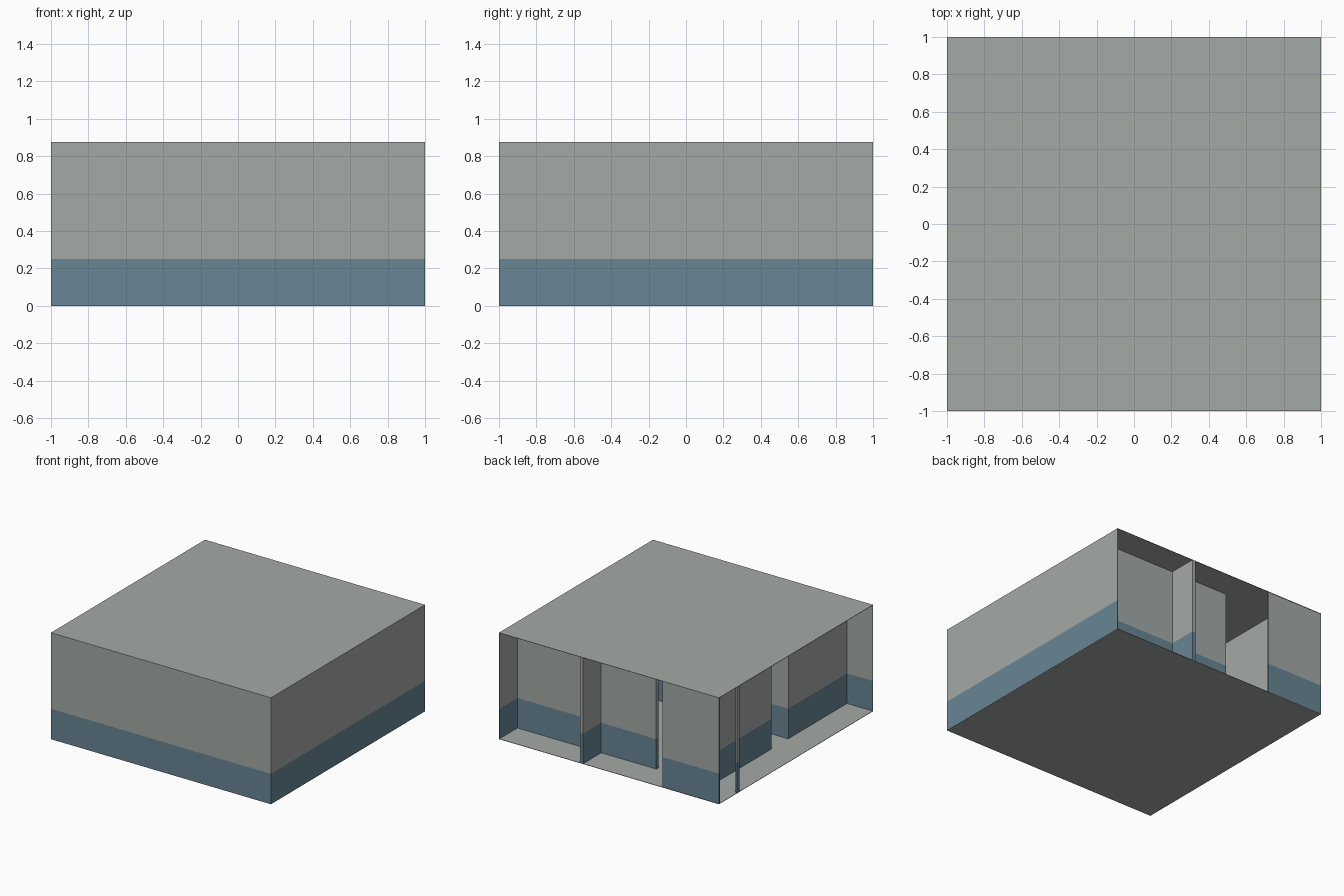
import bpy
import bmesh
from mathutils import Matrix, Vector

if "Cube" in bpy.data.objects:
    bpy.data.objects.remove(bpy.data.objects["Cube"], do_unlink=True)

HEIGHT = 0.875   # overall height
BAND = 0.25      # top of the blue band
SKIN = 0.003     # slab and outer panel thickness
HALF = 0.015     # half an inner wall thickness


def make_material(name, colour):
    mat = bpy.data.materials.new(name)
    mat.use_nodes = True
    mat.diffuse_color = colour
    bsdf = mat.node_tree.nodes["Principled BSDF"]
    bsdf.inputs["Base Color"].default_value = colour
    bsdf.inputs["Roughness"].default_value = 0.9
    return mat


grey = make_material("plaster_grey", (0.37, 0.40, 0.38, 1))
blue = make_material("wainscot_blue", (0.138, 0.238, 0.295, 1))


def box(name, x, y, z, banded=True):
    """Box from three (low, high) spans; walls get a blue lower band."""
    low, high = (Vector(c) for c in zip(x, y, z))
    bm = bmesh.new()
    bmesh.ops.create_cube(bm, size=1)
    size = Matrix.Diagonal(high - low).to_4x4()
    bm.transform(Matrix.Translation((low + high) / 2) @ size)
    if banded:
        bmesh.ops.bisect_plane(bm, geom=bm.verts[:] + bm.edges[:] + bm.faces[:],
                               plane_co=(0, 0, BAND), plane_no=(0, 0, 1))
        for face in bm.faces:
            face.material_index = int(face.calc_center_median().z < BAND)
    mesh = bpy.data.meshes.new(name)
    bm.to_mesh(mesh)
    bm.free()
    mesh.materials.append(grey)
    mesh.materials.append(blue)
    obj = bpy.data.objects.new(name, mesh)
    bpy.context.collection.objects.link(obj)
    return obj


def wall(name, x, y):
    return box(name, x, y, (SKIN, HEIGHT - SKIN))


def around(centre):
    return (centre - HALF, centre + HALF)


# Floor and ceiling slabs
full = (-1, 1)
box("floor", full, full, (0, SKIN), banded=False)
box("ceiling", full, full, (HEIGHT - SKIN, HEIGHT), banded=False)

# Closed front and left sides, broken where inner walls run through
front = (-1, -1 + SKIN)
side = (1 - SKIN, 1)
wall("front_panel_narrow", (-1, -0.75 - HALF), front)
wall("front_panel_wide", (-0.75 + HALF, 1), front)
wall("side_panel_front", side, (-1 + SKIN, -0.25 - HALF))
wall("side_panel_middle", side, (-0.25 + HALF, 0.75 - HALF))
wall("side_panel_back", side, (0.75 + HALF, 1))

# Inner walls running across
wall("back_corridor_wall", (-0.25 - HALF, 1), around(0.75))
wall("room_divider", (-0.75 + HALF, 1), around(-0.25))

# Inner walls running front to back
wall("back_stub_wall", around(0.25), (0.75 + HALF, 1))
wall("side_corridor_wall", around(-0.75), (-HALF, 0.75 + HALF))
wall("front_corridor_wall", around(-0.75), (-1, -0.25 + HALF))

# Back corner wall with its end post, and the post on the open side
wall("back_corner_wall", (-1, -0.5), (1 - HALF, 1 - SKIN))
wall("back_corner_post", (-0.5, -0.5 + HALF), (1 - HALF, 1))
wall("open_side_post", (-1, -1 + HALF), around(0.75))
